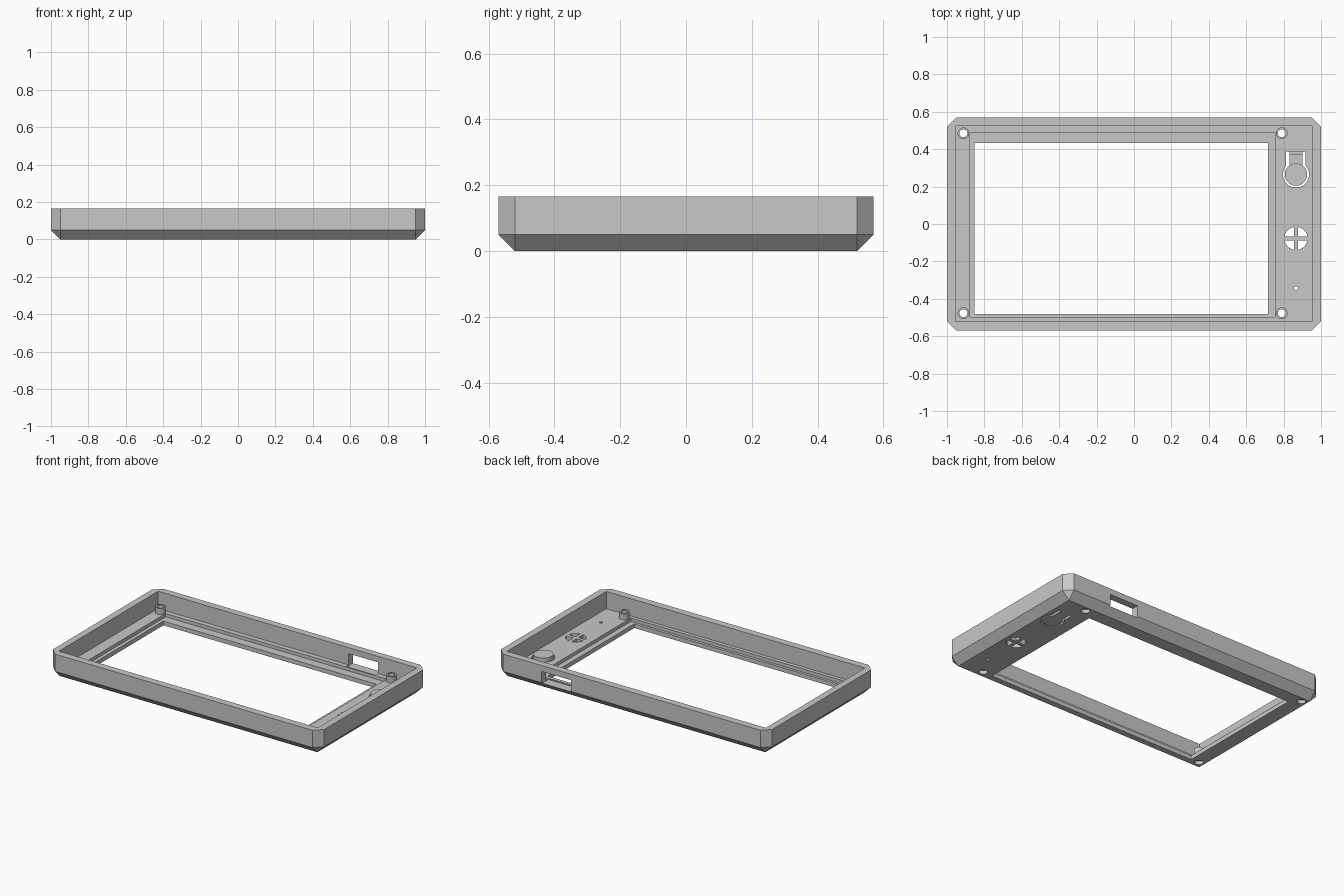
import bpy, bmesh, math
from mathutils import Vector

old = bpy.data.objects.get("Cube")
if old:
    bpy.data.objects.remove(old, do_unlink=True)

grey = bpy.data.materials.new("plain grey plastic")
grey.use_nodes = True
grey.diffuse_color = (0.58, 0.58, 0.58, 1)
grey.node_tree.nodes["Principled BSDF"].inputs["Base Color"].default_value = grey.diffuse_color


def finish(name, bm):
    bmesh.ops.recalc_face_normals(bm, faces=bm.faces)
    mesh = bpy.data.meshes.new(name)
    bm.to_mesh(mesh)
    bm.free()
    mesh.materials.append(grey)
    obj = bpy.data.objects.new(name, mesh)
    bpy.context.collection.objects.link(obj)
    return obj


def prism(name, outline, z0, z1):
    bm = bmesh.new()
    base = bm.faces.new([bm.verts.new((x, y, z0)) for x, y in outline])
    top = bmesh.ops.extrude_face_region(bm, geom=[base])["geom"]
    verts = [v for v in top if isinstance(v, bmesh.types.BMVert)]
    bmesh.ops.translate(bm, verts=verts, vec=(0, 0, z1 - z0))
    return finish(name, bm)


def box(name, x0, x1, y0, y1, z0, z1):
    return prism(name, [(x0, y0), (x1, y0), (x1, y1), (x0, y1)], z0, z1)


def disc(name, x, y, r, z0, z1, n=32):
    steps = [2 * math.pi * i / n for i in range(n)]
    return prism(name, [(x + r * math.cos(a), y + r * math.sin(a)) for a in steps], z0, z1)


def keyhole(name, x, y, r, half, top, z0, z1, n=32):
    # Round end with a straight stem rising to y = top
    start = math.acos(half / r)
    sweep = math.pi + 2 * start
    arc = [start - sweep * i / n for i in range(n + 1)]
    pts = [(x + r * math.cos(a), y + r * math.sin(a)) for a in arc]
    return prism(name, pts + [(x - half, top), (x + half, top)], z0, z1)


def cut(target, cutter):
    cutter.hide_render = True
    mod = target.modifiers.new("cut", "BOOLEAN")
    mod.operation = "DIFFERENCE"
    mod.solver = "EXACT"
    mod.object = cutter
    bpy.context.view_layer.objects.active = target
    bpy.ops.object.modifier_apply(modifier=mod.name)
    bpy.data.objects.remove(cutter, do_unlink=True)


HX, HY, TOP, CH, FLOOR = 1.0, 0.57, 0.165, 0.05, 0.05

# Outer body: cut corners and a sloped lower edge
bm = bmesh.new()
for sx in (-1, 1):
    for sy in (-1, 1):
        bm.verts.new((sx * (HX - CH), sy * (HY - CH), 0))
        for z in (CH, TOP):
            bm.verts.new((sx * HX, sy * (HY - CH), z))
            bm.verts.new((sx * (HX - CH), sy * HY, z))
bmesh.ops.convex_hull(bm, input=bm.verts)
bmesh.ops.dissolve_limit(bm, angle_limit=0.01, verts=bm.verts, edges=bm.edges)
shell = finish("case_shell", bm)

# Inner cavity, screen recess and screen window
cut(shell, box("cavity", -0.955, 0.953, -0.522, 0.523, FLOOR, 0.3))
cut(shell, box("recess", -0.877, 0.754, -0.498, 0.49, 0.028, 0.2))
cut(shell, box("window", -0.853, 0.717, -0.48, 0.432, -0.1, 0.2))

# Port opening in the back wall
cut(shell, box("port", 0.45, 0.665, 0.5, 0.7, 0.045, 0.125))

# Openings in the side panel: button slot, vent and pinhole
PX, BY, VY = 0.866, 0.265, -0.077
cut(shell, keyhole("button_slot", PX, BY, 0.07, 0.052, 0.387, -0.1, 0.1))
cut(shell, disc("vent", PX, VY, 0.062, -0.1, 0.1))
cut(shell, disc("pinhole", PX, -0.343, 0.01, -0.1, 0.1, 16))

# Screw posts with through holes, widened from below
for x, side in ((-0.912, "right"), (0.79, "left")):
    for y, end in ((-0.477, "front"), (0.485, "back")):
        cut(shell, disc("hole", x, y, 0.021, -0.1, 0.2))
        cut(shell, disc("head", x, y, 0.027, -0.1, 0.025))
        post = disc(f"screw_post_{end}_{side}", x, y, 0.031, 0.03, 0.09)
        cut(post, disc("hole", x, y, 0.021, -0.1, 0.2))

# Flexible button: thin tongue hinged at the back, with a raised pad
keyhole("button_tongue", PX, BY, 0.06, 0.035, 0.375, 0, 0.03)
box("button_hinge", PX - 0.035, PX + 0.035, 0.374, 0.39, 0, 0.018)
disc("button_pad", PX, BY, 0.06, 0.029, 0.072)

# Cross bars over the vent
R, B = 0.063, 0.011
box("vent_bar_across", PX - R, PX + R, VY - B, VY + B, 0, FLOOR)
box("vent_bar_front", PX - B, PX + B, VY - R, VY - B, 0, FLOOR)
box("vent_bar_back", PX - B, PX + B, VY + B, VY + R, 0, FLOOR)
